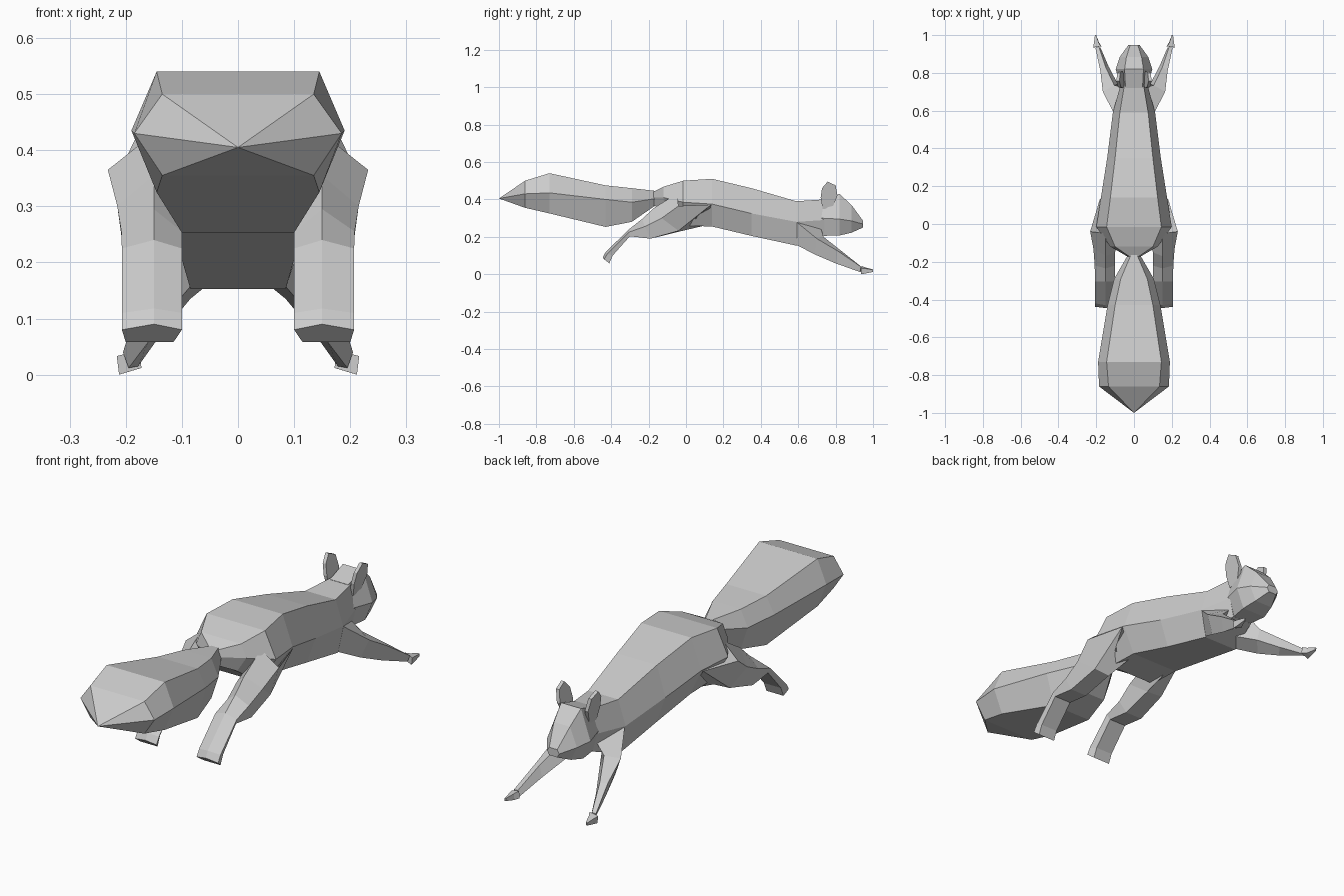
import bpy, bmesh

cube = bpy.data.objects.get("Cube")
if cube:
    bpy.data.objects.remove(cube)

fur = bpy.data.materials.new("grey_fur")
fur.use_nodes = True
GREY = (0.6, 0.6, 0.6, 1)
fur.diffuse_color = GREY
fur.node_tree.nodes["Principled BSDF"].inputs["Base Color"].default_value = GREY


def loft(name, rings, tip=None):
    """Skin a list of equal-sized point rings, with an optional pointed start."""
    bm = bmesh.new()
    vr = [[bm.verts.new(p) for p in r] for r in rings]
    n = len(vr[0])
    for a, b in zip(vr, vr[1:]):
        for i in range(n):
            j = (i + 1) % n
            bm.faces.new((a[i], a[j], b[j], b[i]))
    if tip:
        t = bm.verts.new(tip)
        for i in range(n):
            bm.faces.new((t, vr[0][i], vr[0][(i + 1) % n]))
    else:
        bm.faces.new(vr[0])
    bm.faces.new(vr[-1])
    bmesh.ops.recalc_face_normals(bm, faces=bm.faces)
    me = bpy.data.meshes.new(name)
    bm.to_mesh(me)
    bm.free()
    me.materials.append(fur)
    ob = bpy.data.objects.new(name, me)
    bpy.context.collection.objects.link(ob)
    return ob


def hexa(y, tw, tz, sw, sz, bw, bz):
    """Symmetric six-sided section: top, side and bottom half-widths and heights."""
    return [(-tw, y, tz), (tw, y, tz), (sw, y, sz),
            (bw, y, bz), (-bw, y, bz), (-sw, y, sz)]


def pair(name, rings):
    """Make a left part and its mirrored right twin."""
    for side, s in (("left", 1), ("right", -1)):
        loft(side + "_" + name, [[(s * x, y, z) for x, y, z in r] for r in rings])


# Bushy tail
loft("tail", [
    hexa(-0.86, 0.135, 0.50, 0.185, 0.43, 0.135, 0.355),
    hexa(-0.73, 0.145, 0.54, 0.19, 0.435, 0.145, 0.325),
    hexa(-0.43, 0.10, 0.475, 0.14, 0.40, 0.10, 0.253),
    hexa(-0.29, 0.07, 0.46, 0.105, 0.385, 0.07, 0.28),
    hexa(-0.16, 0.015, 0.445, 0.03, 0.405, 0.015, 0.37),
], tip=(0, -1, 0.405))

# Torso from rump to neck
loft("body", [
    hexa(-0.175, 0.02, 0.44, 0.03, 0.41, 0.02, 0.37),
    hexa(-0.12, 0.10, 0.468, 0.125, 0.41, 0.08, 0.34),
    hexa(-0.015, 0.145, 0.50, 0.20, 0.385, 0.12, 0.26),
    hexa(0.14, 0.125, 0.51, 0.175, 0.375, 0.12, 0.255),
    hexa(0.35, 0.10, 0.46, 0.142, 0.325, 0.10, 0.205),
    hexa(0.59, 0.075, 0.39, 0.112, 0.28, 0.085, 0.153),
    hexa(0.74, 0.05, 0.40, 0.07, 0.29, 0.05, 0.205),
])

# Head and muzzle
loft("head", [
    hexa(0.72, 0.045, 0.40, 0.07, 0.30, 0.045, 0.205),
    hexa(0.82, 0.05, 0.43, 0.097, 0.295, 0.06, 0.207),
    hexa(0.885, 0.04, 0.37, 0.075, 0.285, 0.045, 0.222),
    hexa(0.947, 0.02, 0.285, 0.03, 0.268, 0.02, 0.25),
])

# Upright leaf-shaped ears
leaf = [(0.73, 0.35), (0.72, 0.41), (0.727, 0.46), (0.757, 0.495),
        (0.80, 0.475), (0.81, 0.42), (0.78, 0.35)]
pair("ear", [[(d + 0.2 * (z - 0.35), y, z) for y, z in leaf]
             for d in (0.048, 0.064)])

# Stretched-back hind legs: ridge, outer, low outer, low inner, inner
pair("hind_leg", [
    [(0.15, -0.05, 0.43), (0.232, -0.04, 0.365), (0.18, 0.135, 0.372),
     (0.10, 0.10, 0.26), (0.08, -0.05, 0.33)],
    [(0.15, -0.17, 0.355), (0.215, -0.13, 0.30), (0.19, -0.04, 0.232),
     (0.11, -0.04, 0.227), (0.10, -0.15, 0.31)],
    [(0.15, -0.235, 0.295), (0.208, -0.22, 0.255), (0.20, -0.19, 0.19),
     (0.115, -0.19, 0.19), (0.10, -0.22, 0.255)],
    [(0.15, -0.305, 0.24), (0.207, -0.305, 0.225), (0.20, -0.30, 0.203),
     (0.115, -0.30, 0.203), (0.10, -0.305, 0.225)],
    [(0.15, -0.43, 0.118), (0.207, -0.42, 0.11), (0.20, -0.392, 0.10),
     (0.115, -0.392, 0.10), (0.10, -0.42, 0.11)],
    [(0.15, -0.445, 0.09), (0.207, -0.438, 0.08), (0.20, -0.41, 0.058),
     (0.115, -0.41, 0.058), (0.10, -0.438, 0.08)],
])

# Reaching forelegs: outer, low, inner, top
pair("foreleg", [
    [(0.108, 0.59, 0.28), (0.085, 0.59, 0.157), (0.03, 0.64, 0.18), (0.05, 0.72, 0.25)],
    [(0.165, 0.70, 0.19), (0.13, 0.69, 0.105), (0.085, 0.74, 0.135), (0.105, 0.735, 0.20)],
    [(0.178, 0.81, 0.125), (0.16, 0.80, 0.058), (0.135, 0.835, 0.075), (0.15, 0.83, 0.125)],
    [(0.205, 0.935, 0.04), (0.195, 0.93, 0.012), (0.178, 0.935, 0.015), (0.185, 0.935, 0.042)],
])

# Small pointed forepaws
pair("forepaw", [
    [(0.216, 0.935, 0.033), (0.212, 0.935, 0.0), (0.172, 0.94, 0.012), (0.176, 0.94, 0.044)],
    [(0.212, 0.96, 0.03), (0.209, 0.96, 0.004), (0.185, 0.96, 0.008), (0.187, 0.96, 0.036)],
    [(0.207, 1.0, 0.024), (0.206, 1.0, 0.012), (0.20, 1.0, 0.014), (0.20, 1.0, 0.026)],
])
